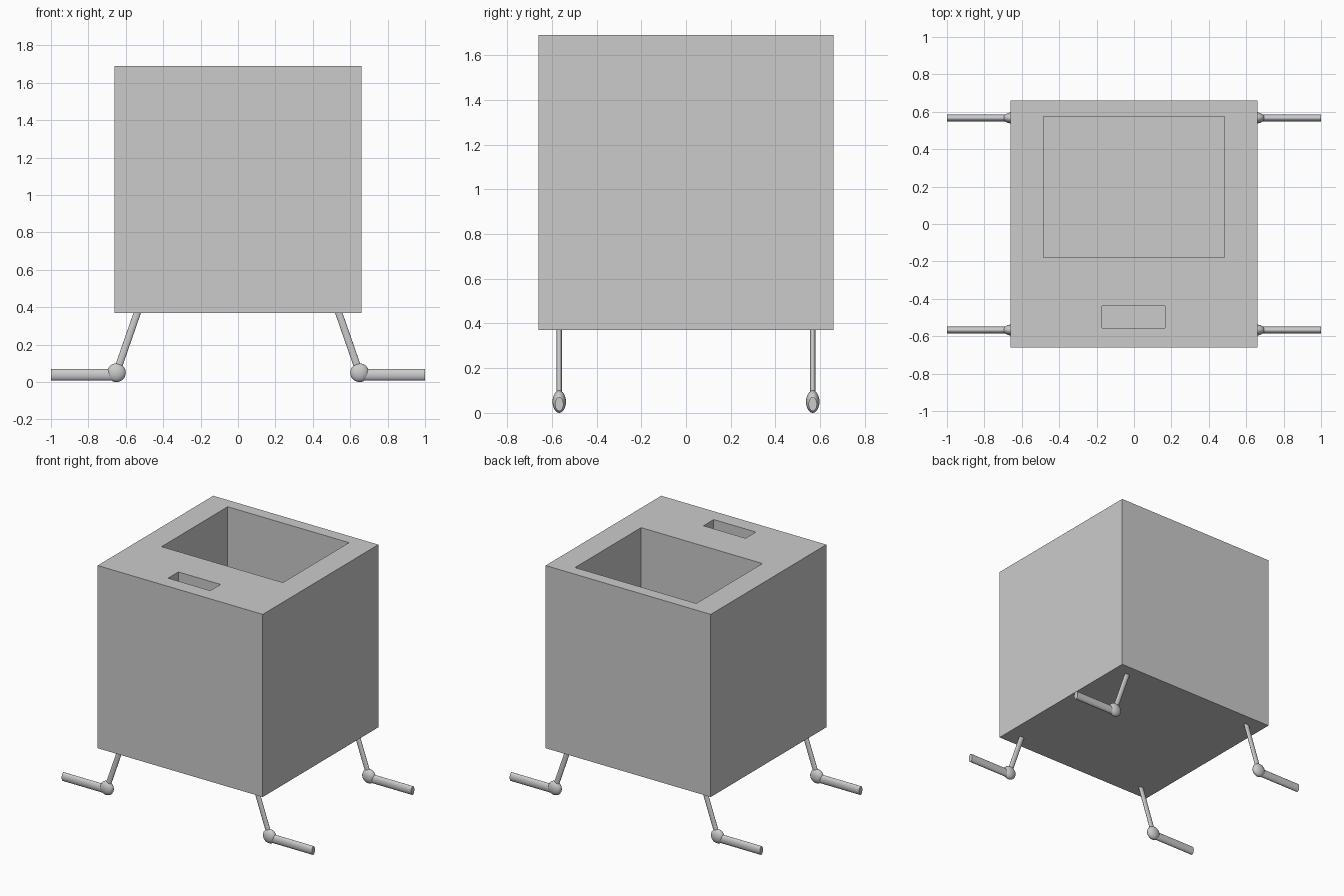
import bpy
from mathutils import Vector

if "Cube" in bpy.data.objects:
    bpy.data.objects.remove(bpy.data.objects["Cube"])

SQUASH = 0.6  # limbs are flattened front to back


def box(name, lo, hi):
    lo, hi = Vector(lo), Vector(hi)
    bpy.ops.mesh.primitive_cube_add(size=1, location=(lo + hi) / 2)
    ob = bpy.context.object
    ob.name = name
    ob.scale = hi - lo
    bpy.ops.object.transform_apply(location=False, rotation=False, scale=True)
    return ob


def finish(ob, name, y):
    # apply the tilt, flatten along y, then move to the leg row
    ob.name = name
    bpy.ops.object.transform_apply(location=True, rotation=True, scale=True)
    for v in ob.data.vertices:
        v.co.y = v.co.y * SQUASH + y
    ob.data.update()
    bpy.ops.object.shade_smooth_by_angle()


def rod(name, a, b, r, y):
    a, b = Vector(a), Vector(b)
    d = b - a
    bpy.ops.mesh.primitive_cylinder_add(vertices=32, radius=r, depth=d.length, location=(a + b) / 2)
    ob = bpy.context.object
    ob.rotation_mode = 'QUATERNION'
    ob.rotation_quaternion = d.to_track_quat('Z', 'Y')
    finish(ob, name, y)


# Cube body with two rectangular pockets in the top
body = box("body", (-0.66, -0.66, 0.37), (0.66, 0.66, 1.69))
pockets = [("large_pocket_cutter", (-0.485, -0.18, 0.85), (0.485, 0.575, 1.8)),
           ("slot_cutter", (-0.17, -0.555, 1.4), (0.167, -0.438, 1.8))]
for name, lo, hi in pockets:
    cutter = box(name, lo, hi)
    mod = body.modifiers.new(name, 'BOOLEAN')
    mod.operation = 'DIFFERENCE'
    mod.solver = 'EXACT'
    mod.object = cutter
    bpy.context.view_layer.objects.active = body
    bpy.ops.object.modifier_apply(modifier=name)
    bpy.data.objects.remove(cutter, do_unlink=True)

# Four bent legs: slanted shin, ankle ball, foot pointing sideways
for sx, side in ((-1, "left"), (1, "right")):
    for y, end in ((-0.567, "front"), (0.567, "back")):
        tag = f"{end}_{side}"
        rod(f"leg_{tag}", (sx * 0.65, 0, 0.05), (sx * 0.537, 0, 0.375), 0.019, y)
        bpy.ops.mesh.primitive_uv_sphere_add(segments=32, ring_count=16, radius=0.05,
                                             location=(sx * 0.65, 0, 0.05))
        finish(bpy.context.object, f"ankle_{tag}", y)
        rod(f"foot_{tag}", (sx * 0.65, 0, 0.039), (sx * 1.0, 0, 0.039), 0.031, y)
